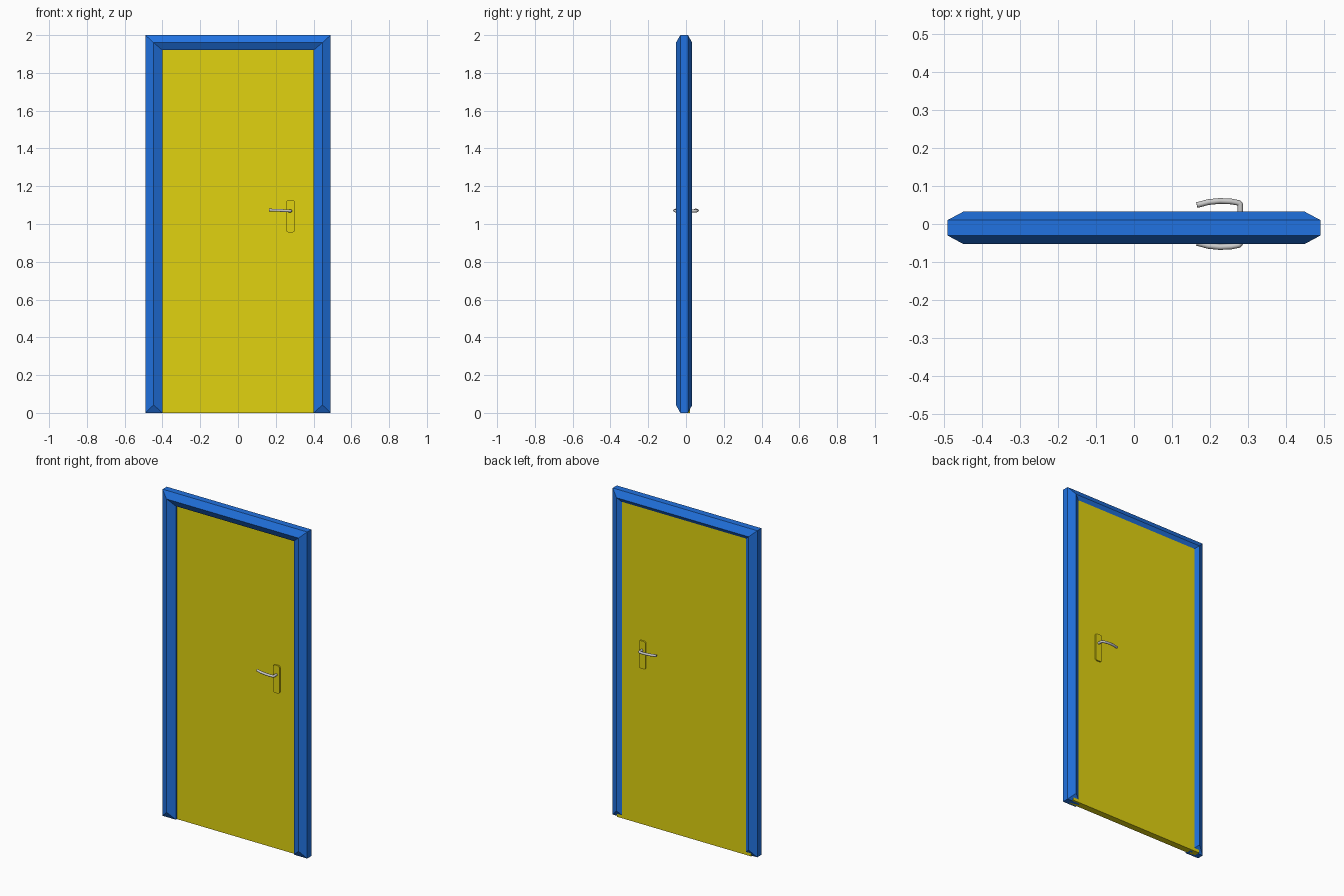
import bpy, bmesh, math

if "Cube" in bpy.data.objects:
    bpy.data.objects.remove(bpy.data.objects["Cube"])


def material(name, rgb):
    m = bpy.data.materials.new(name)
    m.diffuse_color = (*rgb, 1)
    m.use_nodes = True
    m.node_tree.nodes["Principled BSDF"].inputs["Base Color"].default_value = m.diffuse_color
    return m


blue = material("frame_blue", (0.015, 0.17, 0.75))
yellow = material("door_yellow", (0.75, 0.65, 0.005))


def add_object(name, bm, mat=None):
    bmesh.ops.recalc_face_normals(bm, faces=bm.faces)
    me = bpy.data.meshes.new(name)
    bm.to_mesh(me)
    bm.free()
    ob = bpy.data.objects.new(name, me)
    bpy.context.collection.objects.link(ob)
    if mat:
        me.materials.append(mat)
    return ob


def box(name, lo, hi, mat):
    bm = bmesh.new()
    bmesh.ops.create_cube(bm, size=1)
    for v in bm.verts:
        v.co = [(a + b) / 2 + c * (b - a) for a, b, c in zip(lo, hi, v.co)]
    return add_object(name, bm, mat)


# Door frame: U outline, straight sides, both faces bevelled up to a ridge
outer = [(-0.49, 0), (-0.49, 2), (0.49, 2), (0.49, 0)]
inner = [(-0.40, 0), (-0.40, 1.92), (0.40, 1.92), (0.40, 0)]
ridge = [(-0.447, 0.042), (-0.447, 1.96), (0.447, 1.96), (0.447, 0.042)]
bm = bmesh.new()


def ring(points, y):
    return [bm.verts.new((x, y, z)) for x, z in points]


sides = []
for y_edge, y_ridge in ((-0.03, -0.053), (0.01, 0.033)):
    o, i, r = ring(outer, y_edge), ring(inner, y_edge), ring(ridge, y_ridge)
    for k in range(3):
        bm.faces.new((o[k], o[k + 1], r[k + 1], r[k]))
        bm.faces.new((i[k], i[k + 1], r[k + 1], r[k]))
    for k in (0, 3):
        bm.faces.new((o[k], i[k], r[k]))
    sides.append(o + i[::-1])
front, back = sides
for k in range(8):
    n = (k + 1) % 8
    bm.faces.new((front[k], front[n], back[n], back[k]))
add_object("door_frame", bm, blue)

# Door leaf
box("door_leaf", (-0.455, -0.02, 0), (0.455, 0.02, 1.945), yellow)

# Handle plates with rounded corners, one on each side
for name, y0, y1 in (("front_handle_plate", -0.028, -0.018), ("back_handle_plate", 0.018, 0.028)):
    bm = bmesh.new()
    w, h, rad = 0.0225, 0.085, 0.012
    loop = []
    for q, (sx, sz) in enumerate(((1, 1), (-1, 1), (-1, -1), (1, -1))):
        for s in range(5):
            a = math.pi / 2 * (q + s / 4)
            loop.append((0.278 + sx * (w - rad) + rad * math.cos(a),
                         1.041 + sz * (h - rad) + rad * math.sin(a)))
    a, b = ring(loop, y0), ring(loop, y1)
    bm.faces.new(a)
    bm.faces.new(b[::-1])
    for k in range(len(a)):
        n = (k + 1) % len(a)
        bm.faces.new((a[k], b[k], b[n], a[n]))
    add_object(name, bm, yellow)

# Lever handles: round bar leaving the plate, turning and bowing to the tip
path = [(0.279, 0.02, 1.069), (0.279, 0.046, 1.069), (0.2785, 0.052, 1.069),
        (0.275, 0.0555, 1.069), (0.255, 0.0592, 1.07), (0.225, 0.0605, 1.072),
        (0.195, 0.0575, 1.073), (0.165, 0.0495, 1.074)]
for name, side in (("front_lever", -1), ("back_lever", 1)):
    cu = bpy.data.curves.new(name, "CURVE")
    cu.dimensions = "3D"
    cu.bevel_depth = 0.0075
    cu.bevel_resolution = 3
    cu.use_fill_caps = True
    sp = cu.splines.new("POLY")
    sp.points.add(len(path) - 1)
    for p, (x, y, z) in zip(sp.points, path):
        p.co = (x, side * y, z, 1)
    ob = bpy.data.objects.new(name, cu)
    bpy.context.collection.objects.link(ob)
    bpy.ops.object.select_all(action="DESELECT")
    ob.select_set(True)
    bpy.context.view_layer.objects.active = ob
    bpy.ops.object.convert(target="MESH")
    bpy.ops.object.shade_smooth_by_angle(angle=math.radians(40))
